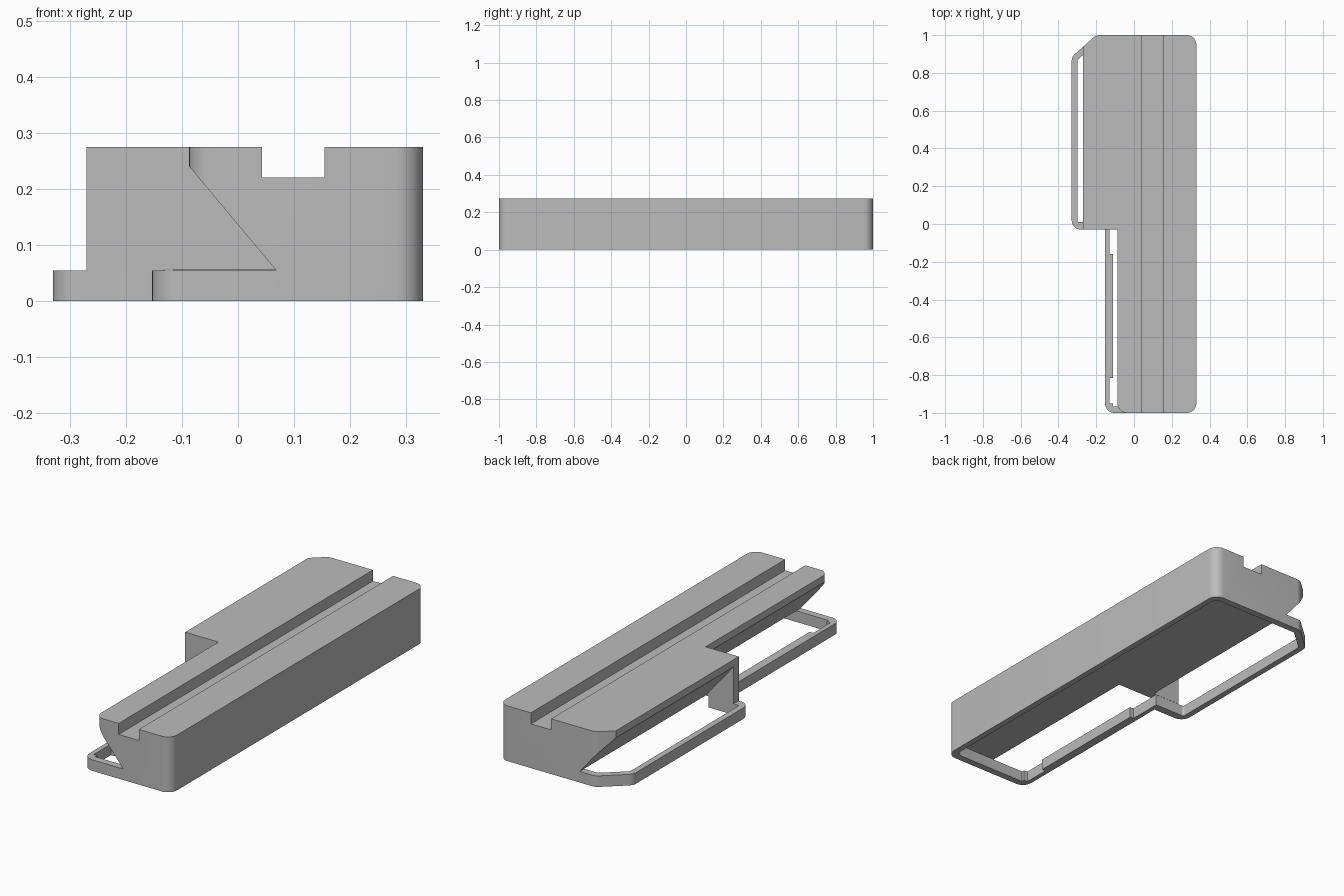
import bpy, bmesh, math
from mathutils import Vector

cube = bpy.data.objects.get("Cube")
if cube:
    bpy.data.objects.remove(cube, do_unlink=True)

WALL = 0.055     # height of the open tray rim
TOP = 0.275      # full height

grey = bpy.data.materials.new("plain grey")
grey.use_nodes = True
colour = (0.5, 0.5, 0.5, 1)
grey.diffuse_color = colour
grey.node_tree.nodes["Principled BSDF"].inputs["Base Color"].default_value = colour


def fillet(corners, steps=8):
    """Turn (x, y, radius) corners into a rounded outline."""
    out = []
    for i, (x, y, r) in enumerate(corners):
        p = Vector((x, y))
        if r == 0:
            out.append(p)
            continue
        a = (Vector(corners[i - 1][:2]) - p).normalized()
        b = (Vector(corners[(i + 1) % len(corners)][:2]) - p).normalized()
        half = a.angle(b) / 2
        centre = p + (a + b).normalized() * (r / math.sin(half))
        start = p + a * (r / math.tan(half)) - centre
        end = p + b * (r / math.tan(half)) - centre
        sweep = end.angle_signed(start)
        for k in range(steps + 1):
            t = sweep * k / steps
            c, s = math.cos(t), math.sin(t)
            out.append(centre + Vector((start.x * c - start.y * s,
                                        start.x * s + start.y * c)))
    return out


def prism(name, outline, low, high, along_y=False):
    """Extrude an outline along z, or an x-z profile along y."""
    bm = bmesh.new()
    place = (lambda p: (p[0], low, p[1])) if along_y else (lambda p: (p[0], p[1], low))
    face = bm.faces.new([bm.verts.new(place(p)) for p in outline])
    new = bmesh.ops.extrude_face_region(bm, geom=[face])["geom"]
    shift = (0, high - low, 0) if along_y else (0, 0, high - low)
    bmesh.ops.translate(bm, vec=shift,
                        verts=[v for v in new if isinstance(v, bmesh.types.BMVert)])
    bmesh.ops.recalc_face_normals(bm, faces=bm.faces)
    mesh = bpy.data.meshes.new(name)
    bm.to_mesh(mesh)
    bm.free()
    obj = bpy.data.objects.new(name, mesh)
    mesh.materials.append(grey)
    bpy.context.collection.objects.link(obj)
    return obj


def rect(x0, y0, x1, y1):
    return [(x0, y0), (x1, y0), (x1, y1), (x0, y1)]


def cut(target, cutter):
    cutter.hide_render = True
    mod = target.modifiers.new("cut", "BOOLEAN")
    mod.operation = "DIFFERENCE"
    mod.solver = "EXACT"
    mod.object = cutter
    bpy.context.view_layer.objects.active = target
    bpy.ops.object.modifier_apply(modifier=mod.name)
    bpy.data.objects.remove(cutter, do_unlink=True)


# Stepped footprint with rounded corners and one chamfered back corner
footprint = fillet([(-0.153, -1, 0.05), (0.33, -1, 0.05), (0.33, 1, 0.05),
                    (-0.2, 1, 0.05), (-0.33, 0.885, 0.05), (-0.33, -0.03, 0.05),
                    (-0.153, -0.03, 0)])
body = prism("housing", footprint, 0, TOP)

# Undercut slopes along the open side, front half and back half
def undercut(shift, y0, y1):
    edge, foot = -0.087 + shift, 0.068 + shift
    profile = [(-0.6, WALL), (foot, WALL), (edge, 0.24), (edge, 0.4), (-0.6, 0.4)]
    cut(body, prism("undercut_cutter", profile, y0, y1, True))

undercut(0, -1.1, -0.03)
undercut(-0.183, 0.011, 1.1)

# Trim the dividing wall back to the upper body edge
cut(body, prism("divider_cutter", rect(-0.5, -0.1, -0.27, 0.1), WALL, 0.4))

# Rounded front corner of the narrow upper body
arc = [(-0.037 - 0.05 * math.sin(t), -0.95 - 0.05 * math.cos(t))
       for t in (math.pi / 2 * k / 8 for k in range(9))]
corner = [(-0.037, -1.05)] + arc + [(-0.12, -0.95), (-0.12, -1.05)]
cut(body, prism("corner_cutter", corner, 0.1, 0.4))

# Tray recess underneath, with a thicker lip on the front rim
recess = fillet([(-0.11, -0.965, 0), (0.3, -0.965, 0.03), (0.3, 0.965, 0.03),
                 (-0.19, 0.965, 0.02), (-0.3, 0.868, 0.02), (-0.3, 0.01, 0.01),
                 (-0.13, 0.01, 0), (-0.13, -0.16, 0), (-0.11, -0.16, 0),
                 (-0.11, -0.815, 0), (-0.13, -0.815, 0), (-0.13, -0.95, 0),
                 (-0.11, -0.95, 0)])
cut(body, prism("recess_cutter", recess, -0.1, WALL + 0.001))

# Long slot in the top
cut(body, prism("slot_cutter", rect(0.043, -1.1, 0.154, 1.1), 0.22, 0.4))

# Smooth the rounded corners, keep edges sharp
bpy.ops.object.select_all(action="DESELECT")
body.select_set(True)
bpy.context.view_layer.objects.active = body
bpy.ops.object.shade_smooth_by_angle(angle=math.radians(30))
